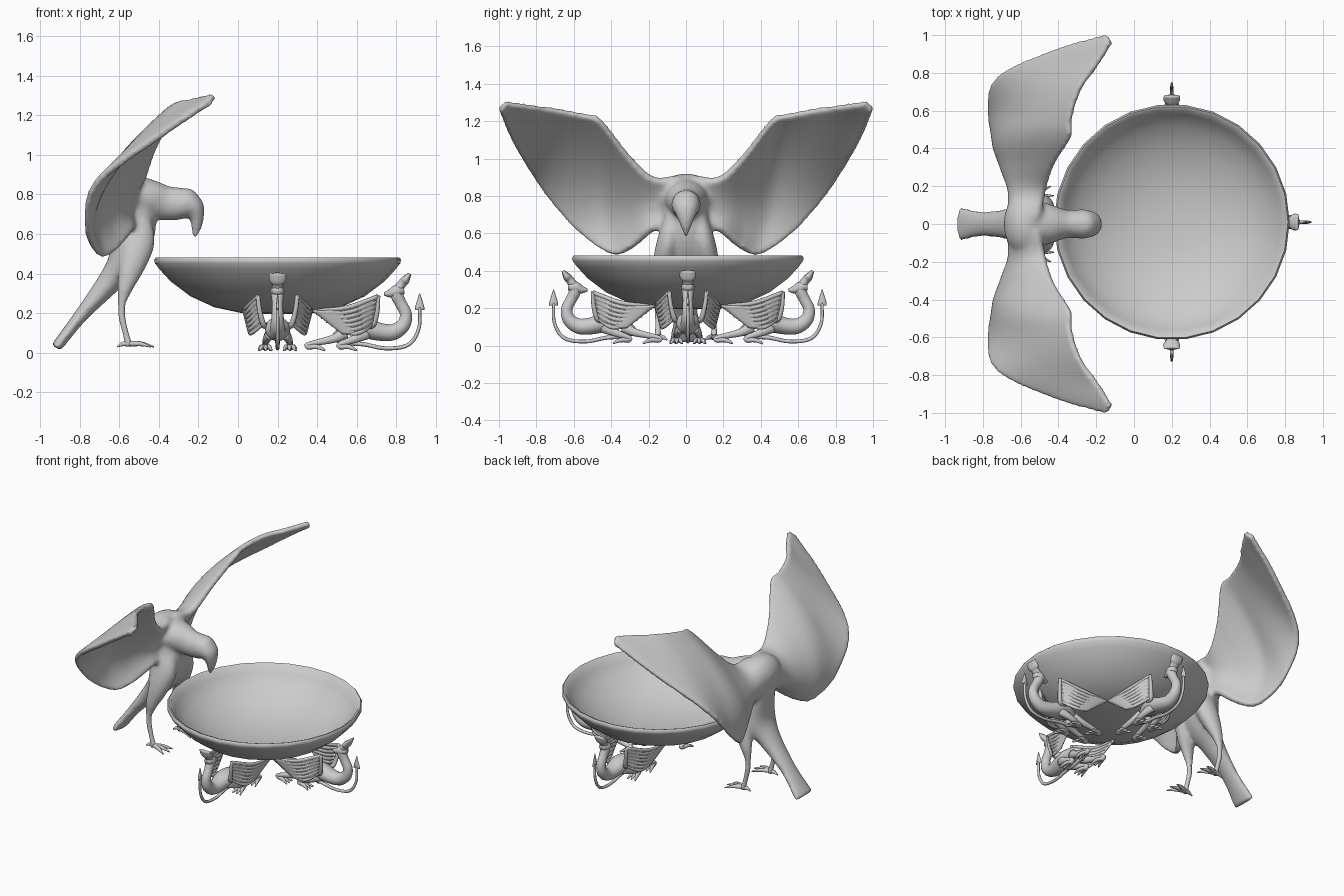
import bpy, bmesh, math
from mathutils import Vector, Matrix

cube = bpy.data.objects.get("Cube")
if cube:
    bpy.data.objects.remove(cube)

grey = bpy.data.materials.new("plain grey")
grey.use_nodes = True
grey.diffuse_color = (0.6, 0.6, 0.6, 1)
grey.node_tree.nodes["Principled BSDF"].inputs["Base Color"].default_value = (0.6, 0.6, 0.6, 1)


def add_object(name, bm, angle=180):
    bmesh.ops.recalc_face_normals(bm, faces=bm.faces)
    mesh = bpy.data.meshes.new(name)
    bm.to_mesh(mesh)
    bm.free()
    mesh.materials.append(grey)
    ob = bpy.data.objects.new(name, mesh)
    bpy.context.collection.objects.link(ob)
    bpy.ops.object.select_all(action='DESELECT')
    ob.select_set(True)
    bpy.context.view_layer.objects.active = ob
    bpy.ops.object.shade_smooth_by_angle(angle=math.radians(angle))
    return ob


def spline(pts, steps):
    """Catmull-Rom curve through tuples of any length."""
    pts = [Vector(p) for p in pts]
    ext = [2 * pts[0] - pts[1]] + pts + [2 * pts[-1] - pts[-2]]
    out = []
    for i in range(len(pts) - 1):
        a, b, c, d = ext[i:i + 4]
        for k in range(steps):
            t = k / steps
            out.append(0.5 * (2 * b + (c - a) * t + (2 * a - 5 * b + 4 * c - d) * t * t
                              + (3 * b - a - 3 * c + d) * t ** 3))
    return out + [pts[-1]]


def tube(bm, pts, sides=12, steps=5):
    """Swept ellipse; each point is x, y, z, half width, half depth."""
    path = spline(pts, steps)
    rings = []
    for i, p in enumerate(path):
        t = Vector((path[min(i + 1, len(path) - 1)] - path[max(i - 1, 0)])[:3]).normalized()
        side = Vector((0, 1, 0)) if abs(t.y) < 0.95 else Vector((1, 0, 0))
        side = (side - t * side.dot(t)).normalized()
        up = t.cross(side)
        ring = []
        for k in range(sides):
            a = 2 * math.pi * k / sides
            ring.append(bm.verts.new(Vector(p[:3]) + side * math.cos(a) * max(p[3], 0.002)
                                     + up * math.sin(a) * max(p[4], 0.002)))
        rings.append(ring)
    for r, s in zip(rings, rings[1:]):
        for k in range(sides):
            bm.faces.new((r[k], r[(k + 1) % sides], s[(k + 1) % sides], s[k]))
    bm.faces.new(rings[0])
    bm.faces.new(rings[-1])


def ball(bm, centre, scale):
    mat = Matrix.Translation(centre) @ Matrix.Diagonal((*scale, 1))
    bmesh.ops.create_uvsphere(bm, u_segments=24, v_segments=14, radius=1, matrix=mat)


def sheet(bm, rows, thick, steps=6, cols=14):
    """Closed curved plate through upper, middle and lower edge points."""
    grid = []
    for u, m, l in zip(*[spline(col, steps) for col in zip(*rows)]):
        line = [u * (2 * t - 1) * (t - 1) + m * 4 * t * (1 - t) + l * t * (2 * t - 1)
                for t in [j / cols for j in range(cols + 1)]]
        grid.append(line)
    n = len(grid)
    layers = []
    for sign in (1, -1):
        layer = []
        for i in range(n):
            row = []
            for j in range(cols + 1):
                du = grid[min(i + 1, n - 1)][j] - grid[max(i - 1, 0)][j]
                dv = grid[i][min(j + 1, cols)] - grid[i][max(j - 1, 0)]
                w = thick(i / (n - 1), j / cols) * 0.5 * sign
                row.append(bm.verts.new(grid[i][j] + du.cross(dv).normalized() * w))
            layer.append(row)
        layers.append(layer)
    top, low = layers
    for i in range(n - 1):
        for j in range(cols):
            for g in layers:
                bm.faces.new((g[i][j], g[i + 1][j], g[i + 1][j + 1], g[i][j + 1]))
    rim = ([(i, 0) for i in range(n)] + [(n - 1, j) for j in range(1, cols + 1)]
           + [(i, cols) for i in range(n - 2, -1, -1)] + [(0, j) for j in range(cols - 1, 0, -1)])
    for (a, b), (c, d) in zip(rim, rim[1:] + rim[:1]):
        bm.faces.new((top[a][b], top[c][d], low[c][d], low[a][b]))


def flip(pts, s):
    return [(p[0], p[1] * s, *p[2:]) for p in pts]


def wing_thickness(t, across):
    """Thin blade that swells in the middle near the shoulder."""
    return .035 + .62 * max(0, 1 - 2.2 * t) ** 1.3 * across * (1 - across)


# Bowl: turned profile, outside then inside
outer = [(0, .195), (.18, .2), (.32, .23), (.44, .285), (.54, .36), (.595, .42), (.62, .452), (.624, .47)]
inner = [(.615, .482), (.60, .476), (.575, .43), (.51, .36), (.41, .3), (.29, .25), (.15, .222), (0, .216)]
bm = bmesh.new()
verts = [bm.verts.new((r, 0, z)) for r, z in outer + inner]
edges = [bm.edges.new(e) for e in zip(verts, verts[1:])]
bmesh.ops.spin(bm, geom=verts + edges, cent=(0, 0, 0), axis=(0, 0, 1), angle=2 * math.pi, steps=26)
bmesh.ops.remove_doubles(bm, verts=bm.verts, dist=0.0005)
bowl = add_object("bowl", bm, 50)
bowl.location = (.2, .01, 0)

# Bird: torso, shoulders, neck, head, beak, tail, thighs and wings fused into one skin
bm = bmesh.new()
tube(bm, [(-.575, 0, .90, .08, .05), (-.57, 0, .84, .12, .10), (-.545, 0, .72, .12, .13),
          (-.54, 0, .58, .14, .115), (-.575, 0, .46, .135, .085), (-.66, 0, .345, .085, .06),
          (-.8, 0, .18, .066, .035), (-.92, 0, .025, .092, .028)], 20)
ball(bm, (-.575, 0, .795), (.115, .17, .125))
tube(bm, [(-.6, 0, .80, .13, .115), (-.46, 0, .78, .11, .1), (-.36, 0, .755, .076, .087),
          (-.28, 0, .752, .078, .08), (-.226, 0, .735, .07, .058), (-.208, 0, .675, .045, .036),
          (-.212, 0, .62, .022, .025), (-.222, 0, .575, .006, .008)], 20)
ball(bm, (-.265, 0, .758), (.075, .078, .075))
wing_rows = [[(-.50, .03, .90), (-.58, .03, .78), (-.53, .04, .64)],
             [(-.47, .18, .895), (-.605, .18, .75), (-.53, .18, .62)],
             [(-.42, .32, 1.03), (-.66, .31, .75), (-.61, .29, .525)],
             [(-.335, .46, 1.205), (-.69, .45, .82), (-.69, .4, .49)],
             [(-.335, .55, 1.235), (-.64, .57, .91), (-.76, .58, .615)],
             [(-.285, .71, 1.265), (-.54, .74, 1.03), (-.725, .775, .845)],
             [(-.18, .86, 1.285), (-.31, .89, 1.18), (-.42, .92, 1.075)],
             [(-.12, .96, 1.3), (-.13, .985, 1.28), (-.145, 1.0, 1.26)]]
for s in (1, -1):
    sheet(bm, [flip(row, s) for row in wing_rows], wing_thickness)
    tube(bm, flip([(-.51, .065, .68, .05, .07), (-.505, .095, .56, .06, .085),
                   (-.535, .123, .44, .055, .067), (-.57, .145, .33, .034, .042),
                   (-.587, .15, .25, .02, .023), (-.586, .15, .18, .016, .017)], s), 16)
bird = add_object("bird_body", bm)
remesh = bird.modifiers.new("fuse", 'REMESH')
remesh.mode = 'VOXEL'
remesh.voxel_size = 0.011
remesh.use_smooth_shade = True
soften = bird.modifiers.new("soften", 'SMOOTH')
soften.iterations = 14

# Bird's lower legs and clawed feet
for s, side in ((1, "left"), (-1, "right")):
    bm = bmesh.new()
    tube(bm, flip([(-.587, .15, .24, .014, .015), (-.586, .15, .18, .015, .016),
                   (-.568, .15, .1, .014, .014), (-.55, .15, .035, .018, .018)], s))
    for end in ((-.425, .15), (-.44, .2), (-.44, .1), (-.61, .15)):
        mid = ((end[0] - .55) / 2, (end[1] + .15) / 2)
        tube(bm, flip([(-.55, .15, .045, .016, .014), (*mid, .045, .012, .012),
                       (*end, .03, .003, .003)], s), 8, 4)
    add_object(side + "_leg", bm)

# Winged beast supporting the bowl, built facing +x
parts = {}
bm = bmesh.new()
tube(bm, [(.3, 0, .12, .02, .02), (.36, 0, .13, .05, .04), (.44, 0, .125, .066, .052),
          (.52, 0, .105, .055, .046), (.585, 0, .105, .042, .042), (.635, 0, .14, .036, .036),
          (.648, 0, .195, .03, .031), (.622, 0, .25, .028, .03), (.605, 0, .285, .032, .032),
          (.6, 0, .315, .034, .026)], 14)
parts["beast_body"] = bm
bm = bmesh.new()
tube(bm, [(.64, 0, .315, .022, .018), (.605, 0, .312, .036, .032), (.57, 0, .3, .027, .022),
          (.537, 0, .297, .012, .008)])
tube(bm, [(.605, 0, .315, .028, .026), (.63, 0, .35, .03, .022), (.645, 0, .367, .044, .022),
          (.668, 0, .4, .042, .008)])
parts["beast_head"] = bm
bm = bmesh.new()
tube(bm, [(.32, 0, .11, .02, .02), (.29, 0, .075, .015, .015), (.36, 0, .05, .012, .012),
          (.44, 0, .042, .011, .011), (.55, 0, .022, .01, .01), (.66, 0, .04, .01, .01),
          (.713, 0, .12, .009, .009), (.718, 0, .23, .008, .008)], 8)
tube(bm, [(.718, 0, .215, .004, .024), (.718, 0, .235, .008, .022), (.718, 0, .3, .002, .002)], 8)
parts["beast_tail"] = bm
bm = bmesh.new()
for s in (1, -1):
    for hip, foot, out in ((.45, .31, .06), (.34, .15, .065)):
        tube(bm, flip([(hip, .035, .1, .026, .034), (hip - .06, .055, .07, .02, .022),
                       (foot, out, .04, .013, .013), (foot + .02, out, .024, .018, .013)], s), 10)
        for k in (-1, 0, 1):
            tube(bm, flip([(foot, out, .028, .013, .012),
                           (foot + .05, out + .018 * k, .03, .012, .012),
                           (foot + .09, out + .03 * k, .012, .004, .005)], s), 8, 3)
parts["beast_legs"] = bm
bm = bmesh.new()
for s in (1, -1):
    # Bony leading arm, then ribs sweeping back to a scalloped edge
    tube(bm, flip([(.43, .05, .14, .016, .016), (.48, .07, .14, .015, .015),
                   (.503, .09, .21, .012, .012), (.508, .1, .288, .011, .011)], s), 8)
    rows = []
    for k in range(7):
        f = k / 6
        a = Vector((.508 - .03 * f, .1 - .025 * f, .285 - .14 * f))
        c = Vector((.17 + .15 * f, .175 - .03 * f, .215 - .115 * f))
        b = (a + c) / 2 + Vector((.01, .02, -.022))
        tube(bm, flip([(*a, .009, .011), (*b, .009, .012), (*c, .004, .006)], s), 8, 6)
        rows.append([tuple(a), tuple(b), tuple(c)])
    sheet(bm, [flip(r, s) for r in rows], lambda t, across: .008, 2, 10)
parts["beast_wings"] = bm

# Three beasts around the bowl
for name, bm in parts.items():
    first = add_object(name + "_left", bm)
    for label, turn in (("left", 0), ("back", 90), ("front", -90)):
        ob = first
        if turn:
            ob = first.copy()
            ob.name = name + "_" + label
            bpy.context.collection.objects.link(ob)
        ob.location = (.2, .01, 0)
        ob.rotation_euler = (0, 0, math.radians(turn))
